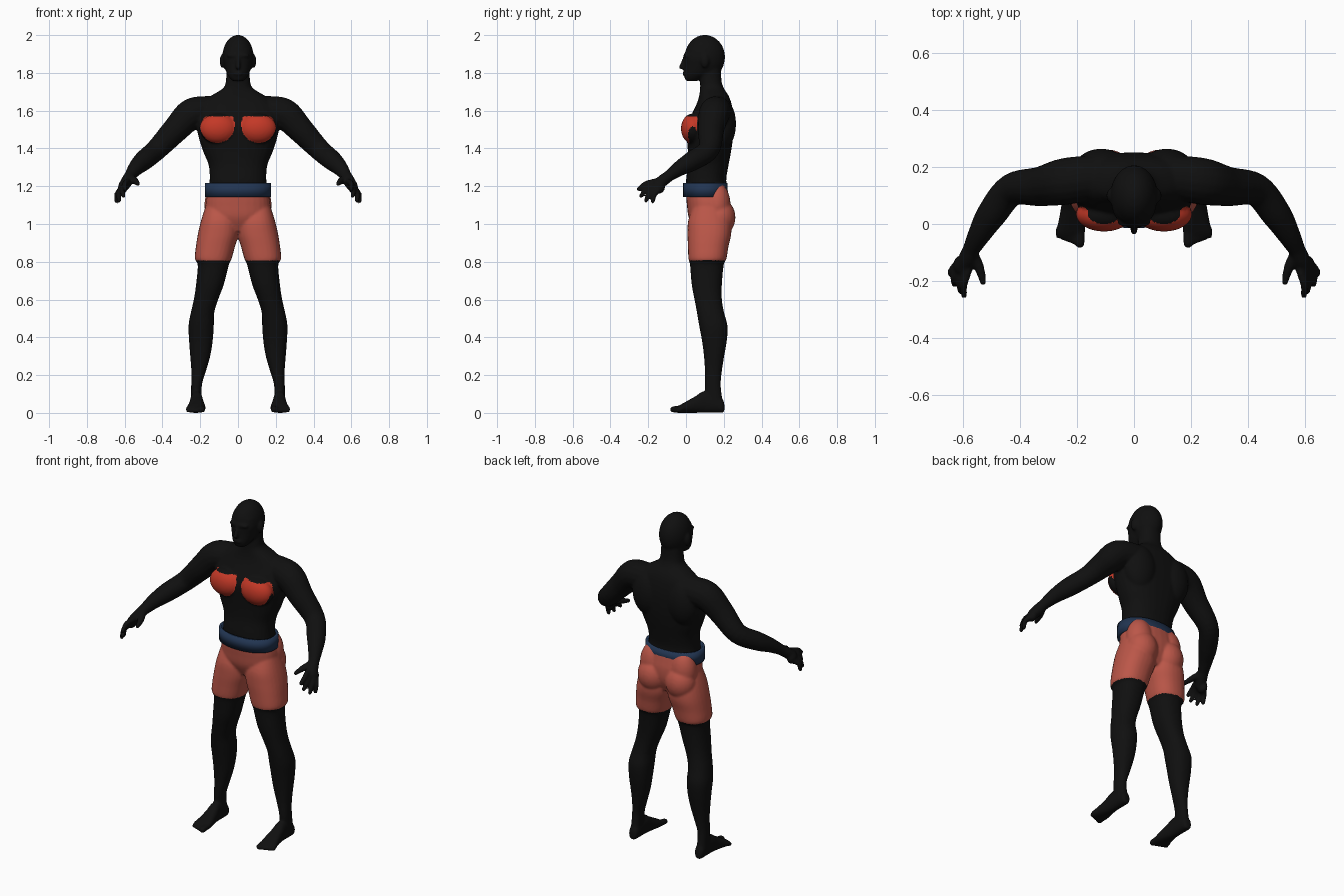
import bpy, bmesh, math
from mathutils import Vector, Matrix

cube = bpy.data.objects.get("Cube")
if cube:
    bpy.data.objects.remove(cube, do_unlink=True)


def material(name, rgb):
    mat = bpy.data.materials.new(name)
    mat.use_nodes = True
    colour = (*rgb, 1)
    mat.diffuse_color = colour
    bsdf = mat.node_tree.nodes["Principled BSDF"]
    bsdf.inputs["Base Color"].default_value = colour
    bsdf.inputs["Roughness"].default_value = 0.8
    return mat


black = material("black", (.005, .005, .005))
coral = material("coral", (.5, .095, .066))
red = material("red", (.55, .04, .02))
navy = material("navy", (.016, .036, .085))


def smooth_rows(rows, steps=4):
    """Catmull-Rom interpolation of rows of numbers."""
    out = []
    for i in range(len(rows) - 1):
        a, b, c, d = (rows[max(0, min(len(rows) - 1, i + k))] for k in (-1, 0, 1, 2))
        for s in range(steps):
            t = s / steps
            out.append([q + t / 2 * (r - p + t * (2 * p - 5 * q + 4 * r - s4 + t * (3 * (q - r) + s4 - p)))
                        for p, q, r, s4 in zip(a, b, c, d)])
    return out + [list(rows[-1])]


def loft(bm, rings, side=1, sides=28, power=.88, caps=True):
    """Skin rings, each given as centre and two half axes."""
    loops = []
    for centre, u, v in rings:
        loop = []
        for k in range(sides):
            t = math.tau * k / sides
            c, s = math.cos(t), math.sin(t)
            p = centre + u * math.copysign(abs(c) ** power, c) + v * math.copysign(abs(s) ** power, s)
            loop.append(bm.verts.new((p.x * side, p.y, p.z)))
        loops.append(loop)
    for a, b in zip(loops, loops[1:]):
        for k in range(sides):
            j = (k + 1) % sides
            bm.faces.new((a[k], a[j], b[j], b[k]))
    if caps:
        bm.faces.new(loops[0])
        bm.faces.new(loops[-1])


def upright(bm, rows, side=1):
    """Rows are height, inner x, outer x, front y, back y."""
    loft(bm, [(Vector(((a + b) / 2, (f + k) / 2, z)), Vector(((b - a) / 2, 0, 0)),
               Vector((0, (k - f) / 2, 0))) for z, a, b, f, k in smooth_rows(rows)], side)


def ball(bm, centre, radii, side=1):
    x, y, z = centre
    bmesh.ops.create_uvsphere(bm, u_segments=24, v_segments=16, radius=1,
                              matrix=Matrix.Translation((x * side, y, z)) @ Matrix.Diagonal((*radii, 1)))


def tube(bm, rows, side=1):
    """Rows are x, y, z, radius; ends are rounded."""
    pts = smooth_rows(rows, 6)
    rings = []
    for i, row in enumerate(pts):
        d = Vector(pts[min(i + 1, len(pts) - 1)][:3]) - Vector(pts[max(i - 1, 0)][:3])
        u = d.cross(Vector((0, .3, 1))).normalized()
        rings.append((Vector(row[:3]), u * row[3], d.cross(u).normalized() * row[3]))
    loft(bm, rings, side, 16, 1)
    for x, y, z, r in (rows[0], rows[-1]):
        ball(bm, (x, y, z), (r, r, r), side)


def finish(bm, name, mats):
    bmesh.ops.recalc_face_normals(bm, faces=bm.faces)
    mesh = bpy.data.meshes.new(name)
    bm.to_mesh(mesh)
    bm.free()
    for m in mats:
        mesh.materials.append(m)
    obj = bpy.data.objects.new(name, mesh)
    bpy.context.collection.objects.link(obj)
    return obj


bm = bmesh.new()

# Torso and neck
torso = [(.96, .1, .05, .2), (1.03, .165, .015, .23), (1.1, .172, .005, .235), (1.16, .162, .0, .225),
         (1.23, .15, .0, .213), (1.31, .155, .01, .225), (1.38, .183, .01, .238), (1.45, .206, .005, .248),
         (1.52, .22, .005, .252), (1.58, .222, .03, .25), (1.64, .19, .058, .24), (1.68, .14, .07, .225),
         (1.72, .078, .075, .2), (1.76, .064, .075, .188), (1.84, .06, .08, .185)]
upright(bm, [(z, -r, r, f, k) for z, r, f, k in torso])

# Head: skull, jaw, brow, nose and lips
ball(bm, (0, .1, 1.884), (.083, .107, .117))
jaw = [(1.757, .03, .0, .06), (1.775, .046, -.008, .09), (1.8, .06, -.01, .13),
       (1.84, .072, -.008, .16), (1.88, .079, -.008, .17), (1.93, .074, .004, .18)]
upright(bm, [(z, -r, r, f, k) for z, r, f, k in jaw])
ball(bm, (0, .006, 1.892), (.062, .02, .014))
tube(bm, [(0, -.008, 1.88, .009), (0, -.018, 1.85, .011), (0, -.024, 1.832, .014)])
ball(bm, (0, -.008, 1.796), (.026, .011, .011))

arm = [(.08, .165, 1.61, .07), (.17, .16, 1.598, .08), (.25, .148, 1.58, .082), (.33, .132, 1.5, .07),
       (.43, .12, 1.395, .058), (.5, .035, 1.335, .053), (.54, -.03, 1.297, .042), (.57, -.085, 1.258, .031)]
leg = [(.03, .19, .25, .11, .2), (.14, .192, .248, .1, .184), (.22, .17, .247, .1, .19),
       (.3, .147, .253, .095, .202), (.38, .134, .259, .085, .216), (.46, .128, .262, .07, .22),
       (.53, .126, .25, .058, .202), (.6, .105, .234, .045, .19), (.68, .075, .222, .03, .19),
       (.785, .048, .213, .021, .2), (.815, .034, .229, .013, .214), (.88, .016, .223, .01, .225),
       (.95, -.004, .212, .008, .24), (1.02, .0, .195, .012, .235), (1.1, .02, .17, .04, .2)]
foot = [(.203, .205, .238, .05), (.185, .192, .248, .08), (.1, .187, .252, .115), (.05, .18, .258, .088),
        (0, .172, .268, .06), (-.03, .171, .275, .043), (-.048, .178, .268, .03)]

for side in (1, -1):
    # Chest, back and seat muscles
    ball(bm, (.105, .035, 1.505), (.1, .062, .08), side)
    ball(bm, (.115, .185, 1.53), (.1, .08, .14), side)
    ball(bm, (.092, .178, 1.035), (.09, .084, .1), side)
    ball(bm, (.1, .165, 1.1), (.078, .071, .12), side)
    # Ear
    ball(bm, (.085, .1, 1.862), (.012, .022, .035), side)
    # Arm, palm and fingers
    tube(bm, arm, side)
    tube(bm, [(.57, -.085, 1.258, .03), (.585, -.12, 1.232, .032), (.6, -.15, 1.207, .03)], side)
    ball(bm, (.61, -.145, 1.195), (.025, .035, .035), side)
    knuckles = [(.585, -.165, 1.225), (.6, -.168, 1.207), (.616, -.16, 1.19), (.624, -.145, 1.178)]
    tips = [(.597, -.25, 1.185), (.607, -.238, 1.148), (.63, -.212, 1.124), (.642, -.176, 1.12)]
    for k, t in zip(knuckles, tips):
        mid = (Vector(k) + Vector(t)) / 2 + Vector((.008, -.006, .008))
        tube(bm, [(*k, .016), (*mid, .0145), (*t, .012)], side)
    tube(bm, [(.57, -.1, 1.245, .02), (.545, -.15, 1.228, .018), (.53, -.205, 1.213, .012)], side)
    # Leg, foot and toes
    upright(bm, leg, side)
    loft(bm, [(Vector(((a + b) / 2, y, h / 2)), Vector(((b - a) / 2, 0, 0)), Vector((0, 0, h / 2)))
              for y, a, b, h in smooth_rows(foot)], side)
    for i in range(5):
        x, r = .19 + i * .0185, .017 if i == 0 else .0125
        tube(bm, [(x, -.02, .024, r), (x, -.045 + i * .004, .022, r), (x, -.068 + i * .007, r + .001, r)], side)

# Fuse the parts into one smooth skin
body = finish(bm, "body", (black, coral, red))
remesh = body.modifiers.new("fuse", "REMESH")
remesh.mode = "VOXEL"
remesh.voxel_size = .0068
relax = body.modifiers.new("relax", "SMOOTH")
relax.factor = .5
relax.iterations = 6
fused = bpy.data.meshes.new_from_object(body.evaluated_get(bpy.context.evaluated_depsgraph_get()))
body.modifiers.clear()
body.data = fused
fused.materials.clear()
for m in (black, coral, red):
    fused.materials.append(m)

# Shorts and chest patches, coloured by position
for face in fused.polygons:
    x, y, z = face.center
    x = abs(x)
    face.use_smooth = True
    face.material_index = 0
    if x < .3 and .808 < z < 1.205:
        face.material_index = 1
    elif y < .06 and z < 1.57 and ((x - .11) / .092) ** 2 + ((z - 1.525) / .096) ** 2 < 1:
        face.material_index = 2

# Belt
bm = bmesh.new()
loft(bm, [(Vector((0, .103, z)), Vector((.175, 0, 0)), Vector((0, .118, 0))) for z in (1.142, 1.218)],
     sides=64, power=.9, caps=False)
belt = finish(bm, "belt", (navy,))
for face in belt.data.polygons:
    face.use_smooth = True
belt.data.set_sharp_from_angle(angle=math.radians(40))
shell = belt.modifiers.new("thickness", "SOLIDIFY")
shell.thickness = .014
shell.offset = -1
